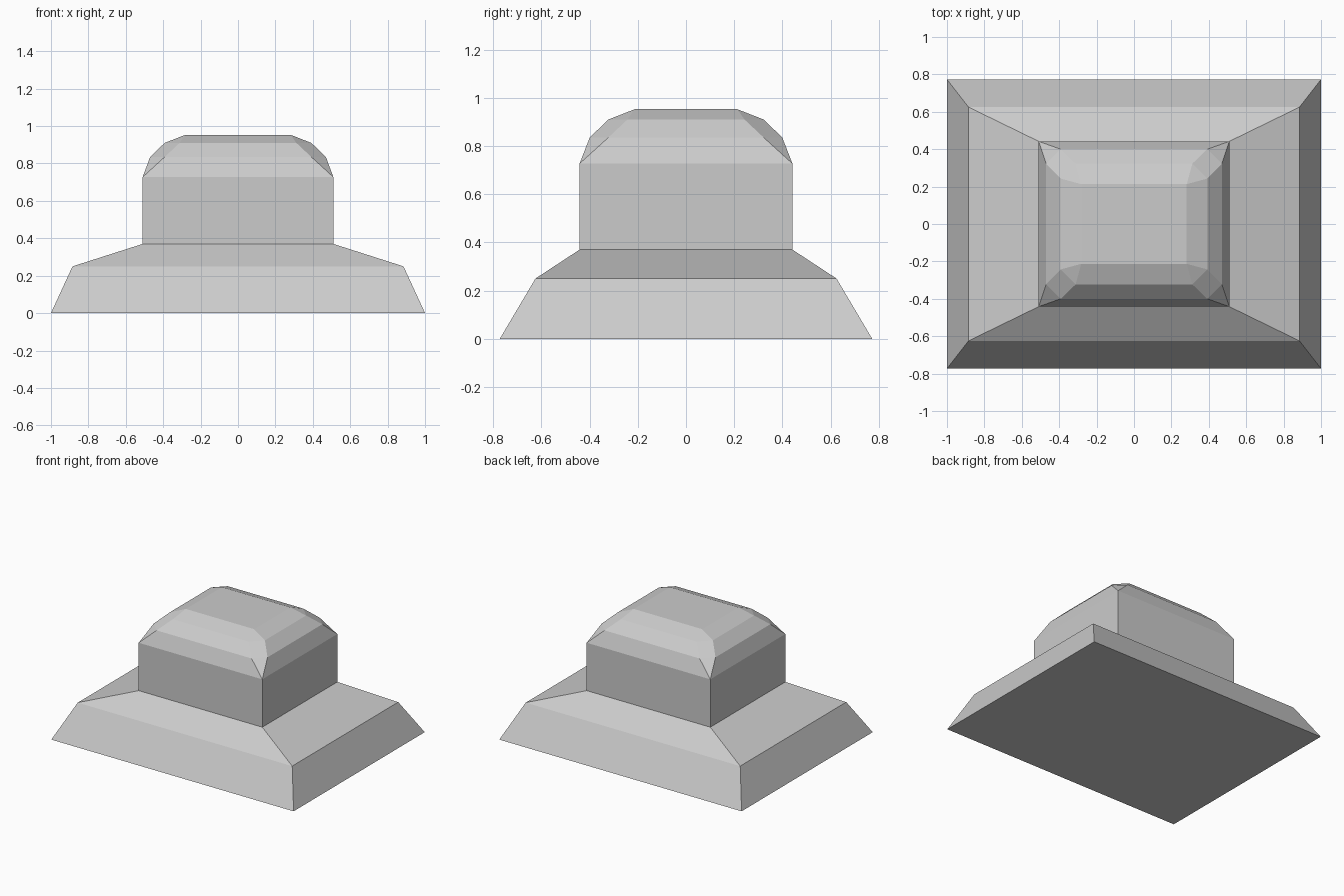
import bpy, bmesh
from math import radians

if "Cube" in bpy.data.objects:
    bpy.data.objects.remove(bpy.data.objects["Cube"])

SIGNS = [(-1, -1), (1, -1), (1, 1), (-1, 1)]


def finish(bm, name):
    bmesh.ops.recalc_face_normals(bm, faces=bm.faces)
    mesh = bpy.data.meshes.new(name)
    bm.to_mesh(mesh)
    bm.free()
    obj = bpy.data.objects.new(name, mesh)
    bpy.context.collection.objects.link(obj)
    return obj


# Stepped body: rectangular rings (half width, half depth, height), open at the top
bm = bmesh.new()
sections = [(1.0, 0.773, 0.0), (0.885, 0.625, 0.25), (0.51, 0.442, 0.37), (0.51, 0.442, 0.727)]
rings = [[bm.verts.new((sx * w, sy * d, z)) for sx, sy in SIGNS] for w, d, z in sections]
bm.faces.new(rings[0][::-1])
for low, high in zip(rings, rings[1:]):
    for i in range(4):
        j = (i + 1) % 4
        bm.faces.new((low[i], low[j], high[j], high[i]))
finish(bm, "stepped_base")

# Rounded cap: one corner's points mirrored to all four corners, wrapped in a hull
bm = bmesh.new()
corner = [(0.51, 0.442, 0.727),
          (0.392, 0.40, 0.835), (0.47, 0.323, 0.835),
          (0.312, 0.323, 0.91), (0.392, 0.243, 0.91),
          (0.282, 0.213, 0.953)]
for sx, sy in SIGNS:
    for x, y, z in corner:
        bm.verts.new((sx * x, sy * y, z))
bmesh.ops.convex_hull(bm, input=bm.verts[:])
bmesh.ops.dissolve_limit(bm, angle_limit=radians(3), verts=bm.verts[:], edges=bm.edges[:])
# Remove the hidden underside where the cap meets the body
under = [f for f in bm.faces if all(v.co.z < 0.73 for v in f.verts)]
bmesh.ops.delete(bm, geom=under, context='FACES_ONLY')
finish(bm, "rounded_cap")
